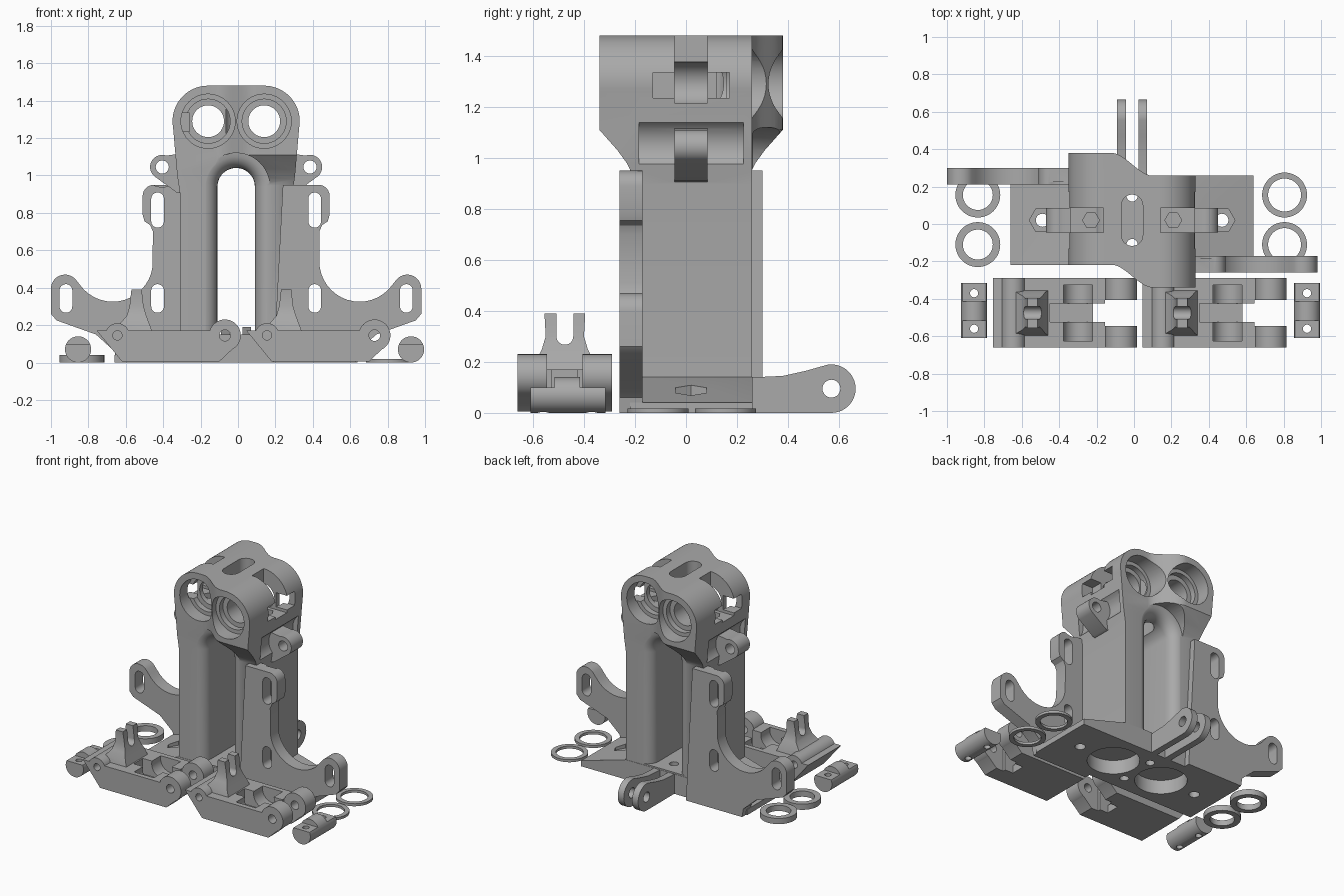
import bpy, bmesh, math
from mathutils import Matrix, Vector

cube = bpy.data.objects.get("Cube")
if cube:
    bpy.data.objects.remove(cube, do_unlink=True)

grey = bpy.data.materials.new("plain grey")
grey.use_nodes = True
grey.diffuse_color = (0.4, 0.4, 0.4, 1)
grey.node_tree.nodes["Principled BSDF"].inputs["Base Color"].default_value = (0.4, 0.4, 0.4, 1)


def add(name, mesh):
    obj = bpy.data.objects.new(name, mesh)
    bpy.context.scene.collection.objects.link(obj)
    return obj


def loft(rings, name="part"):
    """Skin a stack of equal rings and cap both ends."""
    bm = bmesh.new()
    loops = [[bm.verts.new(p) for p in ring] for ring in rings]
    n = len(loops[0])
    for a, b in zip(loops, loops[1:]):
        for i in range(n):
            j = (i + 1) % n
            bm.faces.new((a[i], a[j], b[j], b[i]))
    bm.faces.new(loops[0][::-1])
    bm.faces.new(loops[-1])
    bmesh.ops.recalc_face_normals(bm, faces=bm.faces)
    mesh = bpy.data.meshes.new(name)
    bm.to_mesh(mesh)
    bm.free()
    return add(name, mesh)


def prism(pts, axis, a, b, name="part"):
    place = {"x": lambda u, v, t: (t, u, v),
             "y": lambda u, v, t: (u, t, v),
             "z": lambda u, v, t: (u, v, t)}[axis]
    return loft([[place(u, v, t) for u, v in pts] for t in (a, b)], name)


def arc(u, v, r, start=0, end=360, n=40):
    full = end - start >= 360
    steps = n if full else n - 1
    angles = [math.radians(start + (end - start) * i / steps) for i in range(n)]
    return [(u + r * math.cos(t), v + r * math.sin(t)) for t in angles]


def rod(axis, u, v, r, a, b, n=40, name="part"):
    return prism(arc(u, v, r, n=n), axis, a, b, name)


def box(x0, x1, y0, y1, z0, z1):
    return prism([(x0, y0), (x1, y0), (x1, y1), (x0, y1)], "z", z0, z1)


def slot(axis, u, v0, v1, r, a, b):
    return prism(arc(u, v1, r, 0, 180, 16) + arc(u, v0, r, 180, 360, 16), axis, a, b)


def pair(obj):
    """The object and its copy turned half round the upright axis."""
    mesh = obj.data.copy()
    mesh.transform(Matrix.Rotation(math.pi, 4, "Z"))
    return [obj, add(obj.name, mesh)]


def combine(obj, others, op):
    for other in others:
        mod = obj.modifiers.new("bool", "BOOLEAN")
        mod.operation, mod.object, mod.solver = op, other, "EXACT"
    graph = bpy.context.evaluated_depsgraph_get()
    graph.update()
    mesh = bpy.data.meshes.new_from_object(obj.evaluated_get(graph))
    obj.modifiers.clear()
    obj.data = mesh
    for other in others:
        bpy.data.objects.remove(other, do_unlink=True)
    return obj


# Tower: staggered head blending into a plain pillar
def half_edge(k):
    pts = [(-0.4, -0.238)]
    for i in range(13):
        s = i / 12
        pts.append((-0.11 + 0.22 * s, -0.238 - 0.122 * k * (3 * s * s - 2 * s ** 3)))
    return pts + [(0.4, -0.238 - 0.122 * k)]


rings = []
for z, k in ((0.02, 0), (0.95, 0), (0.98, 0.12), (1.03, 0.42), (1.11, 1), (1.6, 1)):
    edge = half_edge(k)
    rings.append([(x, y, z) for x, y in edge + [(-x, -y) for x, y in edge]])
tower = loft(rings, "tower_bracket")
side = [(-0.315, 1.0), (-0.3, 0.9), (-0.3, 0.02), (0.3, 0.02), (0.3, 0.9), (0.315, 1.0)]
front = arc(0.15, 1.29, 0.19, -10, 90, 24) + arc(-0.15, 1.29, 0.19, 90, 190, 24) + side
combine(tower, [prism(front, "y", -0.6, 0.6)], "INTERSECT")

# Arched opening with rounded rims
flare = 0.08
sections = [(-0.6, flare)]
for i in range(7):
    t = math.pi / 2 * i / 6
    sections.append((-0.24 + flare * (1 - math.cos(t)), flare * (1 - math.sin(t))))
sections += [(-y, d) for y, d in sections[::-1]]
arch = loft([[(x, y, z) for x, z in arc(0, 0.94, 0.1 + d, 0, 180, 24)
              + [(-0.1 - d, 0.15), (0.1 + d, 0.15)]] for y, d in sections])
combine(tower, [arch], "DIFFERENCE")

# Sloped foot, slotted side flanges and rear hinge arms
foot = prism([(-0.65, 0), (0.65, 0), (0.65, 0.04), (0.3, 0.14), (-0.3, 0.14), (-0.65, 0.04)],
             "y", -0.24, 0.24)
outline = [(0.2, 0), (0.64, 0), (0.65, 0.06), (0.75, 0.15), (0.96, 0.225), (0.99, 0.26)]
outline += arc(0.915, 0.395, 0.075, 0, 140, 14)
outline += arc(0.66, 0.54, 0.215, -35, -172, 16)
outline += [(0.445, 0.7), (0.46, 0.735), (0.49, 0.755), (0.5, 0.79)]
outline += arc(0.44, 0.89, 0.06, 0, 90, 8) + [(0.25, 0.95)]
flange = prism(outline, "y", -0.28, -0.19)
combine(flange, [slot("y", u, v0, v1, 0.034, -0.4, 0)
                 for u, v0, v1 in ((0.42, 0.755, 0.875), (0.42, 0.3, 0.385), (0.91, 0.3, 0.385))],
        "DIFFERENCE")
arm_side = [(0.15, 0), (0.55, 0)] + arc(0.55, 0.095, 0.095, -80, 100, 24)
arm_side += [(0.45, 0.165), (0.36, 0.145), (0.15, 0.135)]
arms = [prism(arm_side, "x", a, b) for a, b in ((-0.08, -0.033), (0.033, 0.08))]
combine(tower, [foot] + pair(flange) + arms, "UNION")

# Bores, bearing seats, latch notches and screw holes
cuts = [rod("x", 0.55, 0.095, 0.035, -0.3, 0.3),
        slot("z", 0, -0.08, 0.08, 0.057, 0.9, 1.7)]
for cutter in (rod("y", 0.15, 1.29, 0.085, -0.7, 0.7),
               rod("y", 0.15, 1.29, 0.145, -0.7, -0.26),
               rod("y", 0.15, 1.29, 0.118, -0.7, -0.22),
               rod("y", 0.15, 1.29, 0.145, 0.14, 0.7),
               rod("y", 0.15, 1.29, 0.118, 0.1, 0.7),
               box(0.152, 0.5, -0.065, 0.065, 1.215, 1.7),
               box(0.25, 0.5, -0.15, 0.15, 1.235, 1.335),
               rod("z", 0.22, 0, 0.045, 1.1, 1.25, 6),
               rod("y", 0.395, 1.05, 0.112, -0.205, 0.205),
               rod("z", 0.2, 0, 0.17, -0.1, 0.1),
               rod("z", 0, 0.13, 0.03, -0.1, 0.3, 20),
               rod("z", 0.48, 0, 0.035, -0.1, 0.3, 20),
               rod("z", 0.48, 0, 0.07, 0.05, 0.3, 6)):
    cuts += pair(cutter)
combine(tower, cuts, "DIFFERENCE")

# Latch ears
ear = prism(arc(0.395, 1.045, 0.065, -60, 110, 24)
            + [(0.275, 1.12), (0.275, 0.9), (0.32, 0.91)], "y", -0.065, 0.065)
combine(ear, [rod("y", 0.395, 1.045, 0.035, -0.2, 0.2)], "DIFFERENCE")
combine(tower, pair(ear), "UNION")
tower.data.transform(Matrix.Translation((-0.01, 0.02, 0)))

# Latch arm with forked post, barrels, and pockets
Y0, Y1, MID = -0.66, -0.29, -0.475
latch = prism([(-0.755, 0.17), (-0.62, 0.005), (-0.1, 0.005), (-0.02, 0.08), (-0.05, 0.17)],
              "y", Y0, Y1, "left_latch_arm")
post = []
for z, x0, x1, half in ((0.1, -0.69, -0.46, 0.125), (0.17, -0.68, -0.46, 0.12),
                        (0.21, -0.63, -0.475, 0.11), (0.25, -0.595, -0.49, 0.09),
                        (0.3, -0.58, -0.505, 0.075), (0.39, -0.57, -0.515, 0.08)):
    post.append([(x0, MID - half, z), (x1, MID - half, z), (x1, MID + half, z), (x0, MID + half, z)])
combine(latch, [rod("y", -0.07, 0.145, 0.085, Y0, Y1),
                rod("y", -0.645, 0.145, 0.065, Y0, Y1), loft(post)], "UNION")
combine(latch, [slot("x", MID, 0.3, 0.6, 0.033, -0.9, -0.3),
                box(-0.155, 0.1, MID - 0.07, MID + 0.07, -0.1, 0.5),
                box(-0.22, -0.1, MID - 0.05, MID + 0.05, -0.1, 0.5),
                box(-0.45, -0.1, MID - 0.05, MID + 0.05, 0.06, 0.25),
                rod("y", -0.3, 0.15, 0.08, MID - 0.15, MID + 0.15),
                rod("y", -0.07, 0.145, 0.03, -1, 0, 20),
                rod("y", -0.645, 0.145, 0.025, -1, 0, 20)], "DIFFERENCE")
twin = latch.data.copy()
twin.transform(Matrix.Translation((0.8, 0, 0)))
add("right_latch_arm", twin)

# Cross pins with flattened, drilled ends
for name, x in (("left_pin", -0.855), ("right_pin", 0.925)):
    pin = rod("y", x, 0.07, 0.07, -0.61, -0.315, name=name)
    combine(pin, [box(x - 0.1, x + 0.1, -0.7, -0.515, 0.1, 0.2),
                  box(x - 0.1, x + 0.1, -0.415, -0.2, 0.1, 0.2),
                  rod("z", x, -0.56, 0.022, -0.1, 0.3, 20),
                  rod("z", x, -0.37, 0.022, -0.1, 0.3, 20)], "DIFFERENCE")

# Thick and thin washers
for name, x, inner, height in (("thick_washer", -0.835, 0.08, 0.04), ("thin_washer", 0.805, 0.088, 0.018)):
    for y in (0.155, -0.11):
        ring = rod("z", x, y, 0.12, 0, height, 48, name)
        combine(ring, [rod("z", x, y, inner, -0.1, 0.1, 48)], "DIFFERENCE")

# Finish
bpy.ops.object.select_all(action="DESELECT")
for obj in bpy.context.scene.objects:
    if obj.type == "MESH":
        obj.data.materials.clear()
        obj.data.materials.append(grey)
        obj.select_set(True)
        bpy.context.view_layer.objects.active = obj
bpy.ops.object.shade_smooth_by_angle(angle=math.radians(30))
